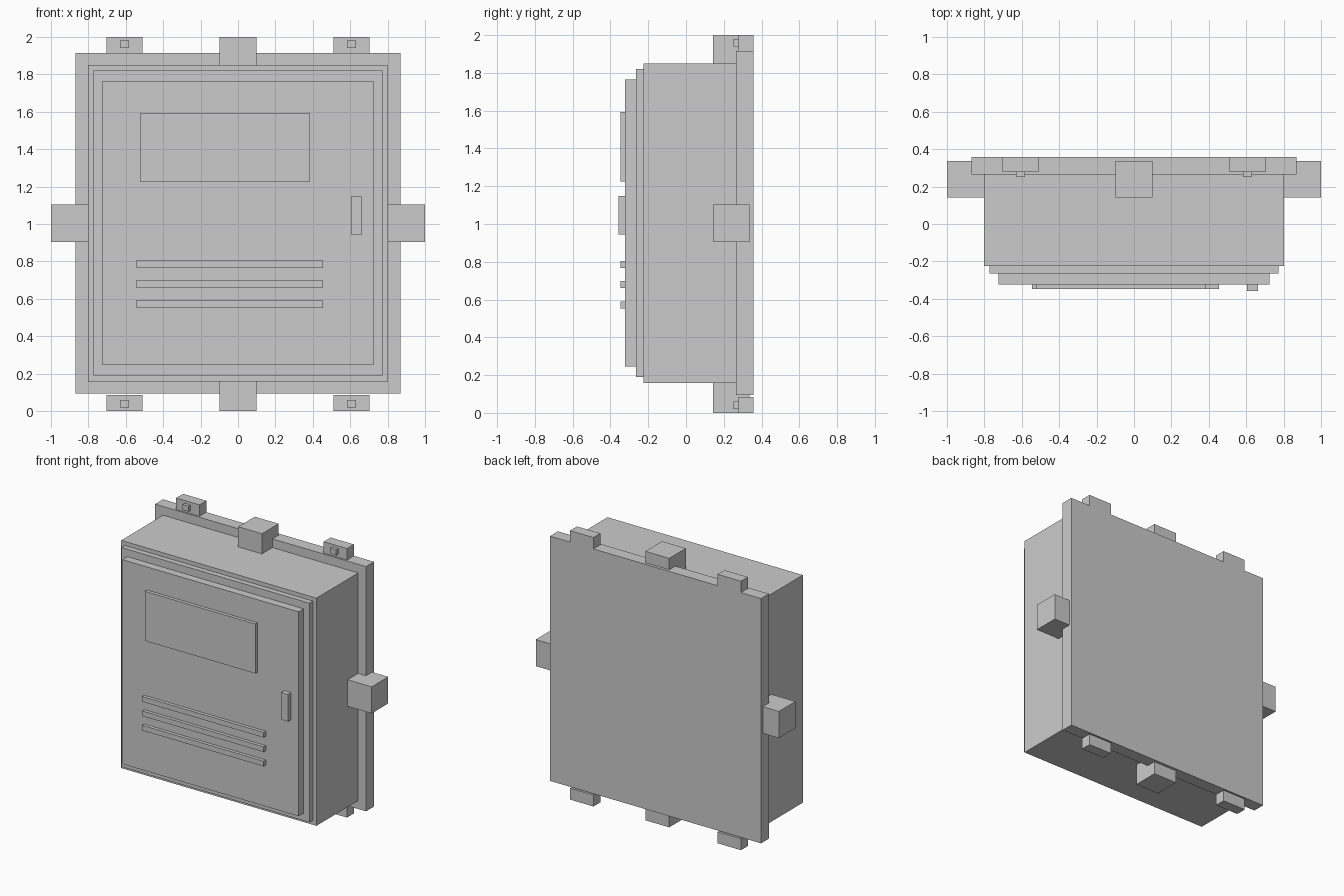
import bpy
import bmesh
from mathutils import Matrix, Vector

if "Cube" in bpy.data.objects:
    bpy.data.objects.remove(bpy.data.objects["Cube"])


def box(name, x, y, z):
    """Box from its (min, max) range on each axis."""
    lo, hi = Vector((x[0], y[0], z[0])), Vector((x[1], y[1], z[1]))
    bm = bmesh.new()
    bmesh.ops.create_cube(bm, size=1, matrix=Matrix.Diagonal((*(hi - lo), 1)))
    mesh = bpy.data.meshes.new(name)
    bm.to_mesh(mesh)
    bm.free()
    obj = bpy.data.objects.new(name, mesh)
    obj.location = (lo + hi) / 2
    bpy.context.collection.objects.link(obj)
    return obj


# Cabinet: wall plate, housing, stepped rim and door
box("back_plate", (-0.868, 0.868), (0.265, 0.358), (0.095, 1.915))
box("housing", (-0.803, 0.803), (-0.225, 0.265), (0.157, 1.85))
box("door_rim", (-0.773, 0.773), (-0.265, -0.225), (0.19, 1.82))
box("door", (-0.725, 0.725), (-0.323, -0.265), (0.245, 1.765))

# Door details
box("label_panel", (-0.523, 0.386), (-0.348, -0.323), (1.225, 1.593))
box("door_handle", (0.604, 0.663), (-0.358, -0.323), (0.945, 1.147))
for i in range(3):
    z = 0.572 + i * 0.107
    box(f"vent_slat_{i + 1}", (-0.545, 0.455), (-0.348, -0.323), (z - 0.019, z + 0.019))

# Mounting ears with bolts at the four corners
for v, zs in (("bottom", -1), ("top", 1)):
    for h, xs in (("left", -1), ("right", 1)):
        cx = xs * 0.607
        ear_z = sorted((1 + zs * 0.915, 1 + zs * 1.0))
        bz = 1 + zs * 0.96
        box(f"mounting_ear_{v}_{h}", (cx - 0.096, cx + 0.096), (0.277, 0.358), ear_z)
        box(f"mounting_bolt_{v}_{h}", (cx - 0.024, cx + 0.024), (0.252, 0.277), (bz - 0.02, bz + 0.02))

# Cable entry blocks on all four sides
for side, s in (("left", -1), ("right", 1)):
    box(f"cable_block_{side}", sorted((s * 0.803, s * 1.0)), (0.142, 0.337), (0.905, 1.103))
for side, s in (("bottom", -1), ("top", 1)):
    box(f"cable_block_{side}", (-0.098, 0.098), (0.142, 0.337), sorted((1 + s * 0.82, 1 + s * 1.0)))
